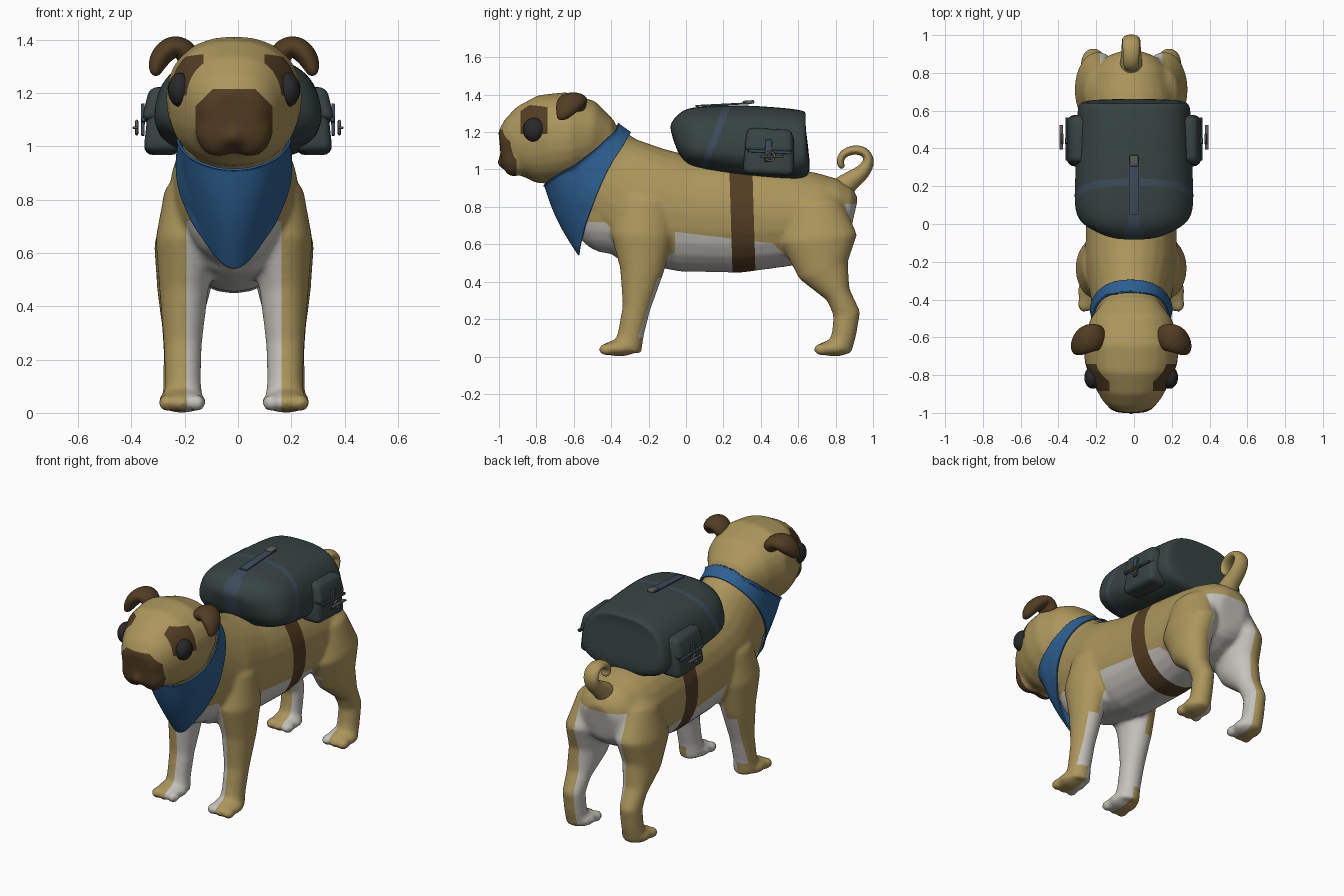
import bpy, bmesh, math
from mathutils import Vector, Matrix

if "Cube" in bpy.data.objects:
    bpy.data.objects.remove(bpy.data.objects["Cube"])

COLOURS = {
    "tan_fur": (0.41, 0.305, 0.107), "white_fur": (0.55, 0.54, 0.5),
    "brown": (0.085, 0.047, 0.017), "eye_black": (0.022, 0.022, 0.024),
    "scarf_blue": (0.026, 0.115, 0.28), "pack_green": (0.038, 0.058, 0.054),
    "trim_slate": (0.047, 0.072, 0.1), "buckle_grey": (0.11, 0.11, 0.1),
}
MATS = {}
for name, rgb in COLOURS.items():
    m = bpy.data.materials.new(name)
    m.use_nodes = True
    m.diffuse_color = (*rgb, 1)
    m.node_tree.nodes["Principled BSDF"].inputs["Base Color"].default_value = (*rgb, 1)
    MATS[name] = m

DOG_X = -0.015
X, Y = Vector((1, 0, 0)), Vector((0, 1, 0))


def make(name, bm, mats, x=0.0):
    bmesh.ops.recalc_face_normals(bm, faces=bm.faces)
    me = bpy.data.meshes.new(name)
    bm.to_mesh(me)
    bm.free()
    ob = bpy.data.objects.new(name, me)
    bpy.context.collection.objects.link(ob)
    ob.location.x = x
    for m in mats:
        me.materials.append(MATS[m])
    me.shade_smooth()
    return ob


def bake(ob):
    # Turn the modifier result into the object's own mesh
    ev = ob.evaluated_get(bpy.context.evaluated_depsgraph_get())
    me = bpy.data.meshes.new_from_object(ev)
    mats = [m for m in ob.data.materials]
    ob.modifiers.clear()
    ob.data = me
    me.materials.clear()
    for m in mats:
        me.materials.append(m)
    me.shade_smooth()


def loft(bm, path, axis=X, power=2.0, sides=24, taper=0.0):
    # Each path entry: x, y, z, radius along axis, radius across
    pts = [Vector(p[:3]) for p in path]
    rings = []
    for i, p in enumerate(path):
        t = pts[min(i + 1, len(pts) - 1)] - pts[max(i - 1, 0)]
        v = t.cross(axis).normalized()
        ring = []
        for k in range(sides):
            a = math.tau * k / sides
            c, s = math.cos(a), math.sin(a)
            c = math.copysign(abs(c) ** (2 / power), c)
            s = math.copysign(abs(s) ** (2 / power), s)
            side = c * p[3] * (1 - taper * s * (1 if v.z > 0 else -1))
            ring.append(bm.verts.new(pts[i] + axis * side + v * s * p[4]))
        rings.append(ring)
    for a, b in zip(rings, rings[1:]):
        for k in range(sides):
            n = (k + 1) % sides
            bm.faces.new((a[k], a[n], b[n], b[k]))
    bm.faces.new(rings[0][::-1])
    bm.faces.new(rings[-1])
    bmesh.ops.recalc_face_normals(bm, faces=bm.faces)


def ball(bm, loc, size, seg=24):
    bmesh.ops.create_uvsphere(bm, u_segments=seg, v_segments=seg // 2, radius=1,
                              matrix=Matrix.Translation(loc) @ Matrix.Diagonal((*size, 1)))


def paint(ob, index, planes):
    # Cut along planes (nx, ny, nz, d) and colour the faces where n.p < d
    bm = bmesh.new()
    bm.from_mesh(ob.data)
    planes = [(Vector(p[:3]), p[3]) for p in planes]

    def inside(f, limit):
        c = f.calc_center_median()
        return all(n.dot(c) < d for n, d in planes[:limit])

    for i, (n, d) in enumerate(planes):
        faces = [f for f in bm.faces if inside(f, i)]
        geom = set(faces)
        for f in faces:
            geom.update(f.edges)
            geom.update(f.verts)
        bmesh.ops.bisect_plane(bm, geom=list(geom), dist=1e-5,
                               plane_co=n * (d / n.length_squared), plane_no=n)
    for f in bm.faces:
        if inside(f, len(planes)):
            f.material_index = index
    bm.to_mesh(ob.data)
    bm.free()


def box(name, loc, size, mat, bevel, x_rot=0.0, top=(1, 1)):
    bm = bmesh.new()
    bmesh.ops.create_cube(bm, size=1)
    for v in bm.verts:
        if v.co.z > 0:
            v.co.x *= top[0]
            v.co.y *= top[1]
        v.co = Vector(a * b for a, b in zip(v.co, size))
    bmesh.ops.bevel(bm, geom=bm.edges[:], offset=bevel, segments=4, profile=0.5, affect="EDGES")
    ob = make(name, bm, [mat])
    ob.location, ob.rotation_euler.x = loc, x_rot


# Body, head and legs fused into one skin
bm = bmesh.new()
loft(bm, [(0, .9, .76, .09, .09), (0, .878, .765, .145, .14), (0, .825, .765, .19, .185),
          (0, .72, .755, .222, .228), (0, .6, .745, .238, .255), (0, .3, .745, .24, .298),
          (0, 0, .762, .24, .31), (0, -.24, .815, .243, .32), (0, -.45, .95, .2, .28),
          (0, -.57, 1.1, .185, .23), (0, -.66, 1.18, .17, .19)], power=2.1)
loft(bm, [(0, -.992, 1.09, .075, .085), (0, -.97, 1.092, .115, .115), (0, -.915, 1.115, .16, .165),
          (0, -.85, 1.132, .197, .212), (0, -.74, 1.16, .245, .243), (0, -.62, 1.18, .256, .235),
          (0, -.5, 1.18, .215, .185), (0, -.4, 1.16, .14, .1)], power=2.25)
ball(bm, (0, -.41, .79), (.19, .21, .24))
ball(bm, (0, -.985, 1.04), (.03, .024, .035))
for s in (-1, 1):
    # Muzzle corners, then the legs
    ball(bm, (s * .06, -.92, 1.06), (.085, .068, .1))
    loft(bm, [(s * .12, -.2, .93, .04, .06), (s * .16, -.215, .84, .1, .14),
              (s * .175, -.235, .65, .12, .168), (s * .188, -.235, .46, .092, .118),
              (s * .192, -.265, .26, .072, .075), (s * .192, -.295, .12, .068, .07),
              (s * .19, -.315, .03, .075, .078)])
    loft(bm, [(s * .1, .68, .92, .03, .05), (s * .14, .695, .82, .11, .14),
              (s * .175, .71, .63, .125, .207), (s * .188, .735, .46, .1, .138),
              (s * .197, .815, .33, .075, .068), (s * .2, .86, .23, .064, .073),
              (s * .2, .845, .12, .065, .066), (s * .2, .82, .03, .068, .065)])
    for y in (-.355, .795):
        ball(bm, (s * .195, y, .045), (.09, .09, .045))
        for dx in (-.055, 0, .055):
            ball(bm, (s * .195 + dx, y - .07, .038), (.036, .045, .034), 12)
dog = make("dog_body", bm, ["tan_fur", "white_fur", "brown"], DOG_X)
rm = dog.modifiers.new("fuse", "REMESH")
rm.mode, rm.voxel_size = "VOXEL", 0.012
sm = dog.modifiers.new("soften", "SMOOTH")
sm.factor, sm.iterations = 0.5, 12
bake(dog)

# Coat markings: chest and inner legs, rump, belly, back of the forelegs
paint(dog, 1, [(0, 0, 1, .72), (0, 1, 0, .6), (1, 0, 0, .178), (-1, 0, 0, .178)])
paint(dog, 1, [(0, -1, 0, -.6), (0, 0, 1, .815), (1, 0, 0, .165), (-1, 0, 0, .165)])
paint(dog, 1, [(0, -1, 0, .06), (0, .12, 1, .66), (0, 1, 1, 1.07), (0, 0, -1, -.44), (0, 1, 0, .57)])
paint(dog, 1, [(0, 0, 1, .42), (0, 1, 0, .1), (0, -1, .33, .29), (0, 0, -1, -.1)])
# Girth strap, muzzle and eye patches
paint(dog, 2, [(0, -1, -.03, -.262), (0, 1, .03, .385)])
paint(dog, 2, [(0, 1, 0, -.905), (1, 0, 0, .145), (-1, 0, 0, .145), (0, 0, 1, 1.215),
               (0, 0, -1, -.96), (1, 0, 1, 1.295), (-1, 0, 1, 1.295)])
for s in (-1, 1):
    paint(dog, 2, [(0, 1, 0, -.74), (0, -1, 0, .885), (-s, 0, 0, -.115), (0, .12, 1, 1.245),
                   (0, 0, -1, -1.19), (-s, 0, -.45, -.692)])

# Curled tail
bm = bmesh.new()
loft(bm, [(0, .79, .86, .07, .08), (0, .87, .935, .058, .055), (0, .95, .985, .052, .043),
          (0, .985, 1.05, .05, .034), (0, .955, 1.1, .048, .03), (0, .895, 1.108, .045, .027),
          (0, .835, 1.085, .042, .025), (0, .82, 1.035, .036, .022), (0, .84, 1.005, .024, .016)],
     sides=12)
tail = make("tail", bm, ["tan_fur"], DOG_X)
tail.modifiers.new("smooth", "SUBSURF").levels = 2

# Eyes and folded ears
for s, side in ((-1, "right"), (1, "left")):
    bm = bmesh.new()
    ball(bm, (s * .203, -.812, 1.212), (.045, .06, .064))
    make(side + "_eye", bm, ["eye_black"], DOG_X)
    bm = bmesh.new()
    loft(bm, [(s * .15, -.6, 1.3, .06, .04), (s * .185, -.6, 1.365, .075, .05),
              (s * .225, -.605, 1.378, .08, .048), (s * .267, -.62, 1.35, .08, .045),
              (s * .292, -.64, 1.305, .055, .036), (s * .298, -.665, 1.262, .025, .016)],
         axis=Y, sides=12)
    ear = make(side + "_ear", bm, ["brown"], DOG_X)
    ear.modifiers.new("smooth", "SUBSURF").levels = 2

# Neck scarf: half outlines of the upper and lower edge, mirrored
upper = [(0, -.39, 1.235), (.1, -.41, 1.2), (.17, -.49, 1.13), (.2, -.58, 1.05),
         (.19, -.68, .98), (.11, -.75, .945), (0, -.765, .93)]
lower = [(0, -.32, 1.17), (.1, -.335, 1.13), (.18, -.4, 1.03), (.205, -.46, .9),
         (.165, -.52, .74), (.085, -.565, .6), (0, -.575, .51)]
bm = bmesh.new()
ROWS = 6
grid = []
for i, (a, b) in enumerate(zip(upper, lower)):
    column = []
    for r in range(ROWS + 1):
        p = Vector(a).lerp(Vector(b), r / ROWS)
        p.y -= 0.025 * math.sin(math.pi * r / ROWS) * i / ROWS
        column.append(bm.verts.new(p))
    grid.append(column)
for c, d in zip(grid, grid[1:]):
    for r in range(ROWS):
        bm.faces.new((c[r], d[r], d[r + 1], c[r + 1]))
scarf = make("neck_scarf", bm, ["scarf_blue"], DOG_X)
scarf.modifiers.new("mirror", "MIRROR").use_clip = True
scarf.modifiers.new("smooth", "SUBSURF").levels = 3
wrap = scarf.modifiers.new("drape", "SHRINKWRAP")
wrap.target, wrap.wrap_mode, wrap.offset = dog, "OUTSIDE", 0.014
soft = scarf.modifiers.new("soften", "SMOOTH")
soft.factor, soft.iterations = 0.5, 3
th = scarf.modifiers.new("cloth", "SOLIDIFY")
th.thickness, th.offset = 0.008, 0

# Saddle pack with painted trim
bm = bmesh.new()
loft(bm, [(0, -.07, 1.165, .1, .06), (0, -.055, 1.17, .18, .095), (0, -.01, 1.178, .26, .143),
          (0, .04, 1.175, .297, .16), (0, .12, 1.168, .312, .172), (0, .25, 1.16, .305, .187),
          (0, .45, 1.143, .3, .193), (0, .6, 1.132, .295, .189), (0, .64, 1.128, .287, .178),
          (0, .652, 1.13, .245, .145)], power=2.7, taper=.13, sides=32)
pack = make("saddle_pack", bm, ["pack_green", "trim_slate"])
pack.modifiers.new("smooth", "SUBSURF").levels = 2
bake(pack)
paint(pack, 1, [(0, .934, -.357, -.255), (0, -.934, .357, .291)])
paint(pack, 1, [(1, 0, 0, .03), (-1, 0, 0, .03), (0, 1, 0, .34), (0, 0, -1, -1.1)])
paint(pack, 1, [(1, 0, 0, .05), (-1, 0, 0, .05), (0, 1, 0, -.02), (0, 0, -1, -1.1)])
box("top_strap", (0, .2, 1.347), (.05, .3, .01), "trim_slate", .003, .05)
box("top_buckle", (0, .335, 1.36), (.045, .06, .018), "buckle_grey", .006, .07)

# Side pockets with lid, strap and buckle
for s, side in ((-1, "right"), (1, "left")):
    box(side + "_pocket", (s * .285, .445, 1.085), (.14, .275, .225), "pack_green", .035, -.05, (.65, .92))
    box(side + "_pocket_lid", (s * .285, .445, 1.155), (.155, .265, .125), "pack_green", .03, -.05, (.6, .9))
    box(side + "_pocket_trim", (s * .355, .45, 1.095), (.014, .23, .016), "trim_slate", .004, -.05)
    box(side + "_pocket_strap", (s * .357, .44, 1.1), (.014, .035, .12), "trim_slate", .004, -.05)
    bpy.ops.mesh.primitive_torus_add(major_radius=.024, minor_radius=.006, major_segments=20,
                                     minor_segments=8, location=(s * .38, .45, 1.07),
                                     rotation=(0, math.pi / 2, 0))
    ring = bpy.context.object
    ring.name = side + "_pocket_buckle"
    ring.data.materials.append(MATS["buckle_grey"])
    ring.data.shade_smooth()
    box(side + "_buckle_pin", (s * .385, .46, 1.07), (.02, .13, .01), "buckle_grey", .003)
